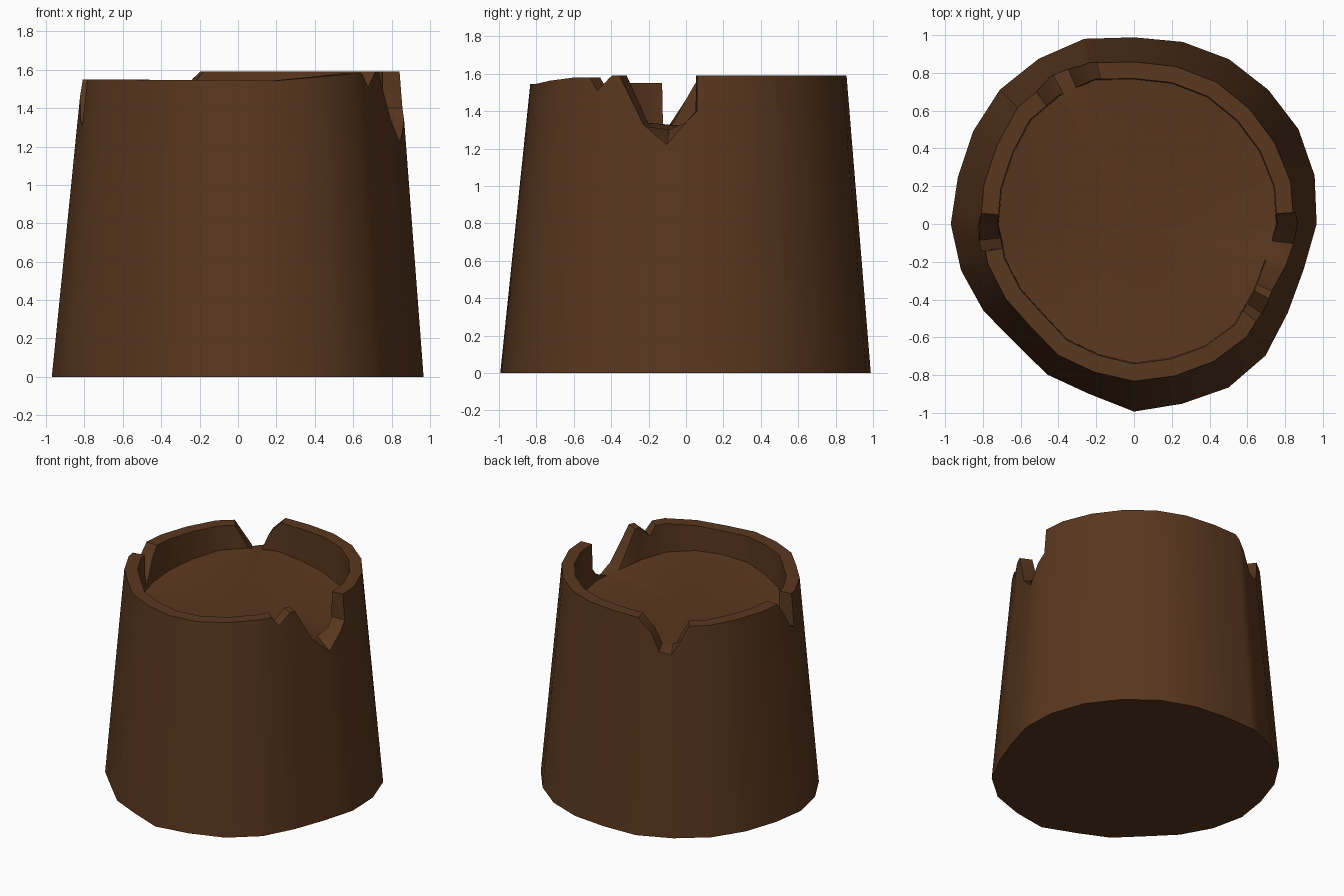
import bpy, bmesh, math

if "Cube" in bpy.data.objects:
    bpy.data.objects.remove(bpy.data.objects["Cube"])

# Radii every 15 degrees, counter-clockwise from +x
BASE = [.967, .99, 1.005, 1.005, 1.007, .998, .988, 1.015, 1.01, 1.005, .983, .965,
        .97, .948, .92, .89, .92, .93, .993, .985, 1.0, .985, .94, .93]
RIM = [.848, .86, .862, .865, .87, .865, .86, .885, .88, .87, .835, .82,
       .812, .80, .785, .77, .80, .81, .83, .83, .84, .845, .82, .815]
# Rim height by angle, with the broken notches
EDGE = [(0, 1.34), (3.9, 1.40), (4.1, 1.59), (103, 1.59), (109, 1.50), (113, 1.36),
        (118.5, 1.34), (126.5, 1.55), (176, 1.55), (186, 1.33), (190, 1.31),
        (190.4, 1.55), (285, 1.545), (315, 1.58), (321.5, 1.58), (325, 1.51),
        (331, 1.59), (334, 1.59), (344, 1.33), (353, 1.22), (360, 1.34)]
WALL = 0.09


def radius(table, deg):
    # radius of the polygon with the tabled corners, along the given direction
    i = int(deg // 15) % 24
    t = math.radians(deg % 15)
    a, b, s = table[i], table[(i + 1) % 24], math.radians(15)
    return a * b * math.sin(s) / (a * math.sin(t) + b * math.sin(s - t))


def height(deg):
    for (a, za), (b, zb) in zip(EDGE, EDGE[1:]):
        if a <= deg <= b:
            return za + (zb - za) * (deg - a) / (b - a)


def floor_height(deg):
    return 1.32 + 0.055 * math.cos(2 * math.radians(deg - 118))


angles = sorted({float(a) for a in range(0, 360, 15)} | {float(a) for a, _ in EDGE[1:-1]})
bm = bmesh.new()
rings = [[], [], [], []]
for d in angles:
    rb, rt, z, zf = radius(BASE, d), radius(RIM, d), height(d), floor_height(d)
    zi = max(z, zf)
    out = rb + (rt - rb) * z / 1.57
    for ring, (r, h) in zip(rings, [(rb, 0), (out, z), (rt - WALL, zi), (rt - WALL - .005, zf)]):
        c = math.radians(d)
        ring.append(bm.verts.new((r * math.cos(c), r * math.sin(c), h)))

# Bark wall, rim and inner wall
n = len(angles)
for lo, hi in zip(rings, rings[1:]):
    for i in range(n):
        j = (i + 1) % n
        bm.faces.new((lo[i], lo[j], hi[j], hi[i]))
# Underside and sunken floor
bm.faces.new(rings[0][::-1])
mid = bm.verts.new((0, 0, 1.32))
for i in range(n):
    bm.faces.new((rings[3][i], rings[3][(i + 1) % n], mid))
bmesh.ops.remove_doubles(bm, verts=bm.verts, dist=0.006)
bmesh.ops.recalc_face_normals(bm, faces=bm.faces)

mesh = bpy.data.meshes.new("hollow_stump")
bm.to_mesh(mesh)
bm.free()
stump = bpy.data.objects.new("hollow_stump", mesh)
bpy.context.collection.objects.link(stump)
mat = bpy.data.materials.new("dark_wood")
mat.diffuse_color = (0.1, 0.038, 0.013, 1)
mat.use_nodes = True
mat.node_tree.nodes["Principled BSDF"].inputs["Base Color"].default_value = mat.diffuse_color
mesh.materials.append(mat)

bpy.context.view_layer.objects.active = stump
stump.select_set(True)
bpy.ops.object.shade_smooth_by_angle(angle=math.radians(30))
